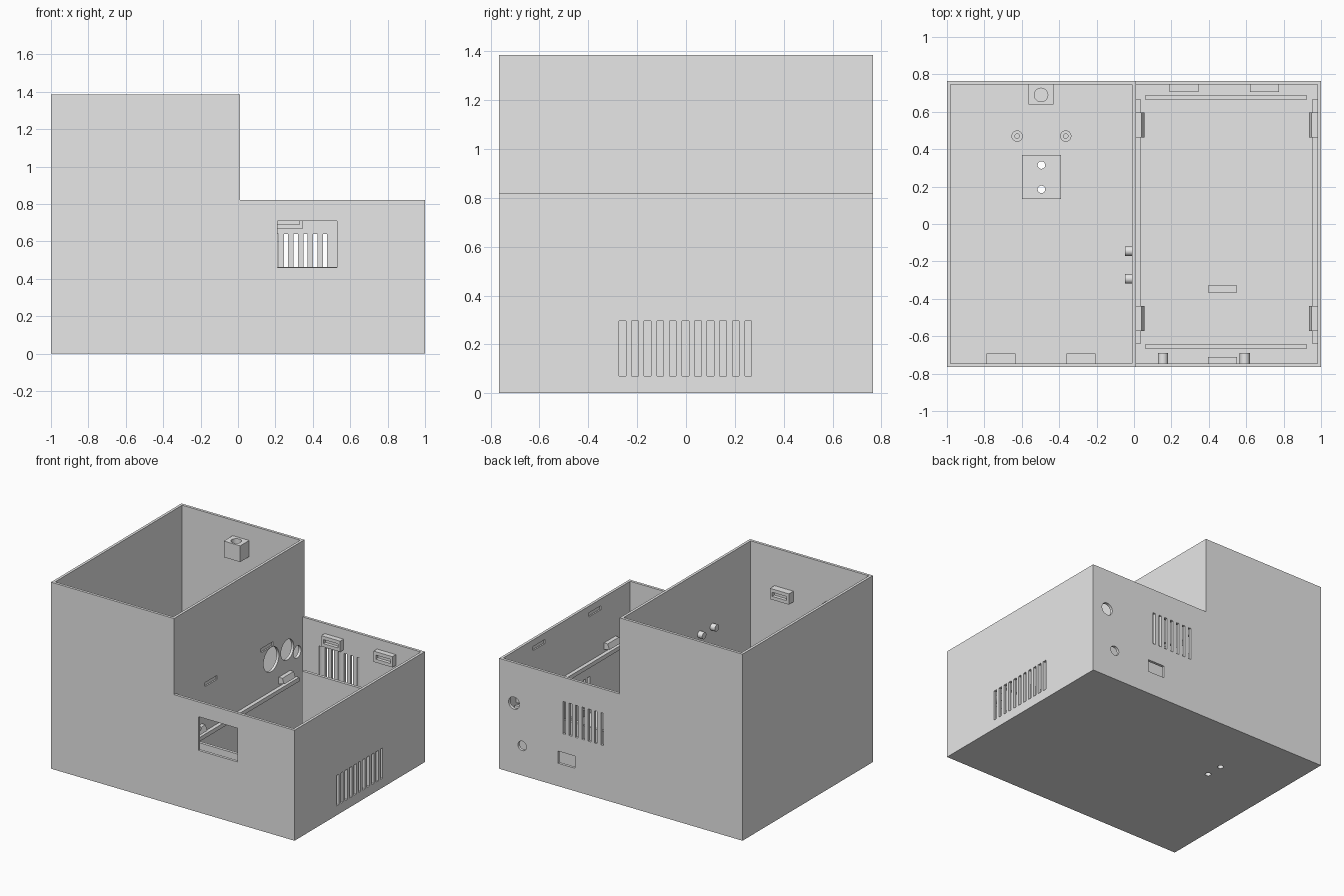
import bpy, bmesh, math
from mathutils import Matrix, Vector

cube = bpy.data.objects.get("Cube")
if cube:
    bpy.data.objects.remove(cube, do_unlink=True)

grey = bpy.data.materials.new("light_grey_plastic")
grey.use_nodes = True
grey.diffuse_color = (0.8, 0.8, 0.8, 1)
grey.node_tree.nodes["Principled BSDF"].inputs["Base Color"].default_value = (0.8, 0.8, 0.8, 1)

TURN = {"x": Matrix.Rotation(math.pi / 2, 4, "Y"),
        "y": Matrix.Rotation(math.pi / 2, 4, "X"),
        "z": Matrix.Identity(4)}


def box(x, y, z):
    """Solid from the (low, high) range on each axis."""
    def build(bm):
        mid = Vector([(a + b) / 2 for a, b in (x, y, z)])
        size = [b - a for a, b in (x, y, z)]
        bmesh.ops.create_cube(bm, size=1, matrix=Matrix.Translation(mid) @ Matrix.Diagonal((*size, 1)))
    return build


def rod(centre, radius, length, axis):
    def build(bm):
        bmesh.ops.create_cone(bm, cap_ends=True, segments=40, radius1=radius, radius2=radius,
                              depth=length, matrix=Matrix.Translation(centre) @ TURN[axis])
    return build


def prism(points, y):
    """Profile in x and z, extruded between two y positions."""
    def build(bm):
        face = bm.faces.new([bm.verts.new((px, y[0], pz)) for px, pz in points])
        out = bmesh.ops.extrude_face_region(bm, geom=[face])["geom"]
        moved = [v for v in out if isinstance(v, bmesh.types.BMVert)]
        bmesh.ops.translate(bm, verts=moved, vec=(0, y[1] - y[0], 0))
        bmesh.ops.recalc_face_normals(bm, faces=bm.faces)
    return build


def mesh_object(name, solids):
    bm = bmesh.new()
    for solid in solids:
        solid(bm)
    mesh = bpy.data.meshes.new(name)
    bm.to_mesh(mesh)
    bm.free()
    mesh.materials.append(grey)
    obj = bpy.data.objects.new(name, mesh)
    bpy.context.collection.objects.link(obj)
    return obj


def part(name, solids, *cuts):
    """Join the solids, then subtract each group of cutters in turn."""
    obj = mesh_object(name, solids)
    for group in cuts:
        cutter = mesh_object("cutter", group)
        cutter.hide_render = True
        mod = obj.modifiers.new("cut", "BOOLEAN")
        mod.operation, mod.solver, mod.object = "DIFFERENCE", "EXACT", cutter
        graph = bpy.context.evaluated_depsgraph_get()
        mesh = bpy.data.meshes.new_from_object(obj.evaluated_get(graph))
        obj.modifiers.clear()
        obj.data = mesh
        bpy.data.objects.remove(cutter, do_unlink=True)
    bpy.ops.object.select_all(action="DESELECT")
    obj.select_set(True)
    bpy.context.view_layer.objects.active = obj
    bpy.ops.object.shade_smooth_by_angle(angle=math.radians(30))
    return obj


def around(c, half):
    return (c - half, c + half)


TALL, LOW, DEEP, WALL = 1.385, 0.82, 0.765, 0.02
INNER = DEEP - WALL
FLOOR_HOLES = [(-0.495, 0.315), (-0.495, 0.185)]

# Two-level enclosure with an open tall bay and an open low bay
outline = [(-1, 0), (1, 0), (1, LOW), (0.01, LOW), (0.01, TALL), (-1, TALL)]
bays = [box((-0.98, -0.01), (-INNER, INNER), (WALL, 2)),
        box((0.01, 0.98), (-INNER, INNER), (WALL, 2))]

openings = [box((0.21, 0.53), (-0.8, -0.7), (0.46, 0.71))]            # front window
openings += [rod((0.78, -INNER, 0.57), 0.1, 0.036, "y")]              # blind pocket
openings += [box((0.97, 1.02), around(-0.26 + 0.0515 * i, 0.014), (0.07, 0.295))
             for i in range(11)]                                      # side vents
openings += [box(around(0.153 + 0.052 * i, 0.011), (0.73, 0.8), (0.40, 0.64))
             for i in range(7)]                                       # rear vents
openings += [rod((0.877, DEEP, 0.52), 0.045, 0.1, "y"),
             rod((0.81, DEEP, 0.22), 0.035, 0.1, "y"),
             box((0.377, 0.516), (0.73, 0.8), (0.17, 0.26))]          # rear sockets
openings += [rod((0, y, z), r, 0.1, "x")
             for y, z, r in [(0.376, 0.645, 0.09), (0.565, 0.645, 0.075), (0.68, 0.585, 0.045)]]
openings += [box(around(x, 0.01), around(y, 0.07), (0.74, 0.77))
             for x in (0.01, 0.98) for y in (-0.33, 0.325)]           # lid grooves
openings += [rod((x, y, 0), 0.02, 0.2, "z") for x, y in FLOOR_HOLES]
part("enclosure", [prism(outline, (-DEEP, DEEP))], bays, openings)


# Latch blocks with a slot facing into the bay
def latch(name, x, wall, inward, z):
    low, high = sorted((wall - inward * 0.005, wall + inward * 0.035))
    face = wall + inward * 0.035
    part(name, [box(around(x, 0.0775), (low, high), around(z, 0.04))],
         [box(around(x, 0.06), around(face, 0.025), around(z, 0.015))])


for side, x in (("right", 0.268), ("left", 0.698)):
    latch(f"rear_latch_{side}", x, INNER - 0.005, -1, 0.705)
for side, x in (("right", -0.71), ("left", -0.283)):
    latch(f"tall_front_latch_{side}", x, -INNER + 0.018, 1, 1.065)
    box_x = around(x, 0.0775)
    part(f"tall_latch_base_{side}", [box(box_x, (-0.75, -0.72), (1.025, 1.105))])

# Low blocks on the floor of the low bay
for name, y in (("front_floor_block", (-0.75, -0.71)), ("middle_floor_block", (-0.365, -0.33))):
    part(name, [box((0.395, 0.55), y, (0.015, 0.1))])

# Board supports: upright panels, side rails and snap hooks
for name, y in (("front_support", -0.655), ("rear_support", 0.677)):
    part(name, [box((0.06, 0.925), around(y, 0.011), (0.015, 0.462))])
for name, x in (("right_rail", (0.005, 0.038)), ("left_rail", (0.952, 0.985))):
    part(name, [box(x, (-0.64, 0.665), (0.38, 0.41))])
for side, wall, d in (("right", 0.005, 1), ("left", 0.985, -1)):
    hook = [(wall, 0.43), (wall + d * 0.05, 0.44), (wall + d * 0.035, 0.48), (wall, 0.48)]
    for end, y in (("front", -0.505), ("rear", 0.53)):
        part(f"{end}_hook_{side}", [prism(hook, around(y, 0.067))])

# Mounting pegs beside the window and on the dividing wall
for side, x in (("right", 0.155), ("left", 0.592)):
    part(f"window_peg_{side}", [rod((x, -0.72, 0.585), 0.027, 0.06, "y")])
for end, y in (("front", -0.293), ("rear", -0.145)):
    part(f"divider_peg_{end}", [rod((-0.026, y, 0.92), 0.025, 0.045, "x")])

# Drilled holder on the rear wall of the tall bay
part("rear_holder", [box((-0.565, -0.43), (0.64, 0.75), (1.15, 1.27))],
     [rod((-0.497, 0.69, 1.25), 0.036, 0.12, "z")])

# Pierced floor plinth and two hollow standoffs
part("floor_plinth", [box((-0.6, -0.39), (0.135, 0.37), (0.015, 0.06))],
     [[rod((x, y, 0), 0.02, 0.3, "z")][0] for x, y in FLOOR_HOLES])
for side, x in (("right", -0.625), ("left", -0.365)):
    part(f"standoff_{side}", [rod((x, 0.47, 0.055), 0.03, 0.09, "z")],
         [rod((x, 0.47, 0.08), 0.012, 0.1, "z")])
